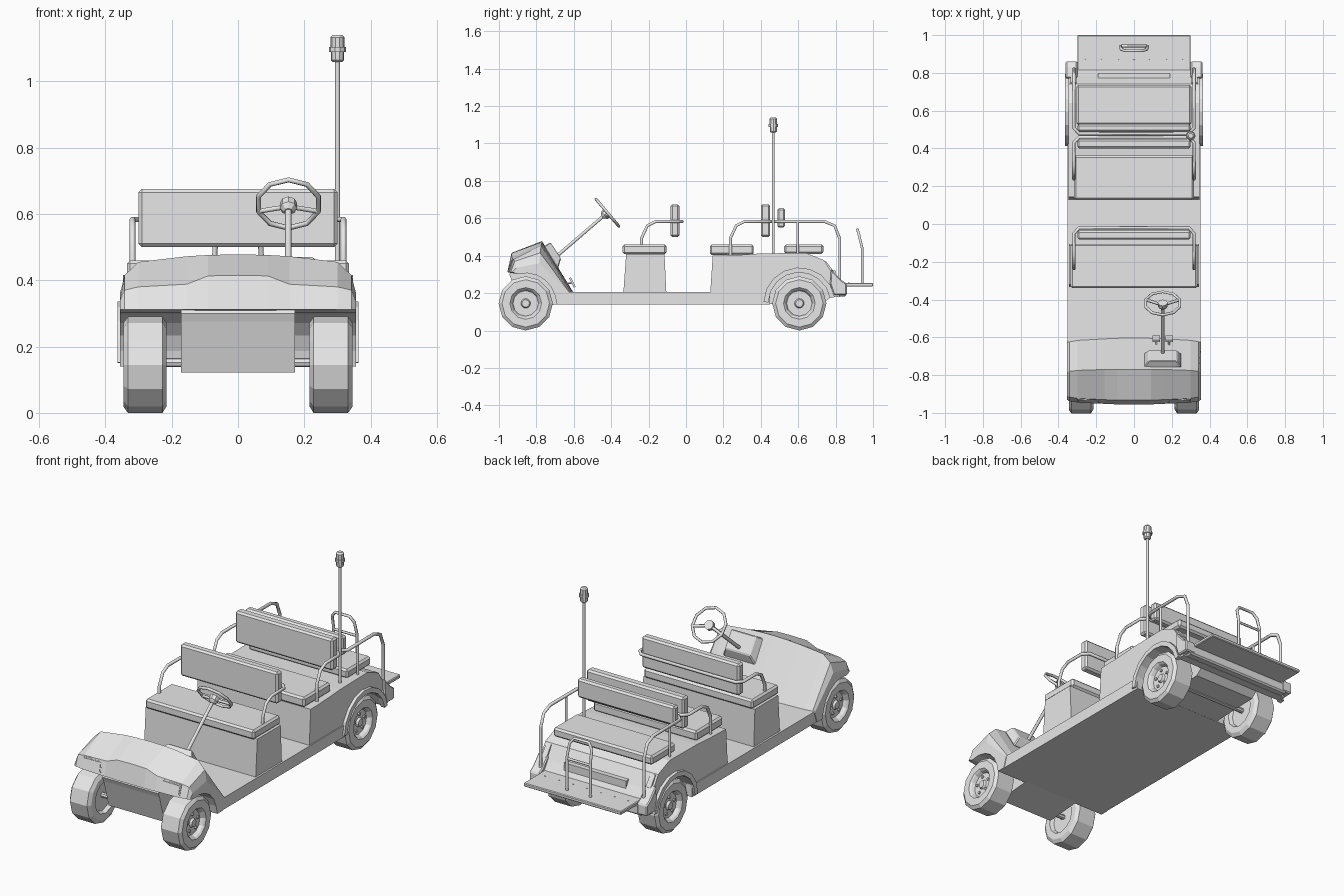
import bpy, bmesh
from math import sin, cos, pi, radians
from mathutils import Vector, Matrix

cube = bpy.data.objects.get("Cube")
if cube:
    bpy.data.objects.remove(cube, do_unlink=True)

grey = bpy.data.materials.new("plain_grey")
grey.use_nodes = True
grey.diffuse_color = (0.8, 0.8, 0.8, 1)
grey.node_tree.nodes["Principled BSDF"].inputs["Base Color"].default_value = (0.8, 0.8, 0.8, 1)


def finish(name, mesh):
    mesh.materials.clear()
    mesh.materials.append(grey)
    ob = bpy.data.objects.new(name, mesh)
    bpy.context.collection.objects.link(ob)
    return ob


def from_bm(name, bm, bevel=0):
    bmesh.ops.recalc_face_normals(bm, faces=bm.faces)
    mesh = bpy.data.meshes.new(name)
    bm.to_mesh(mesh)
    bm.free()
    ob = finish(name, mesh)
    if bevel:
        mod = ob.modifiers.new("bevel", 'BEVEL')
        mod.width, mod.segments = bevel, 1
    return ob


def loft(name, rings, caps=True, bevel=0):
    """Skin a row of closed rings."""
    bm = bmesh.new()
    rows = [[bm.verts.new(p) for p in ring] for ring in rings]
    n = len(rows[0])
    for a, b in zip(rows, rows[1:]):
        for i in range(n):
            j = (i + 1) % n
            bm.faces.new((a[i], a[j], b[j], b[i]))
    if caps:
        bm.faces.new(rows[0])
        bm.faces.new(rows[-1])
    return from_bm(name, bm, bevel)


def prism(name, profile, x0, x1, bevel=0):
    return loft(name, [[(x, y, z) for y, z in profile] for x in (x0, x1)], bevel=bevel)


def box(name, x, y, z, bevel=0):
    return prism(name, [(y[0], z[0]), (y[1], z[0]), (y[1], z[1]), (y[0], z[1])], x[0], x[1], bevel)


def lathe(name, profile, origin, direction, sides=12):
    """Spin (distance along axis, radius) points round an axis."""
    axis = Vector(direction).normalized()
    u = Vector((0, 1, 0)) if abs(axis.x) > 0.9 else Vector((1, 0, 0))
    v = axis.cross(u)
    o = Vector(origin)
    rings = []
    for d, r in profile:
        rings.append([o + axis * d + (u * cos(2 * pi * k / sides) + v * sin(2 * pi * k / sides)) * r
                      for k in range(sides)])
    return loft(name, rings)


def tube(name, points, r, closed=False):
    cu = bpy.data.curves.new(name, 'CURVE')
    cu.dimensions = '3D'
    cu.bevel_depth, cu.bevel_resolution, cu.use_fill_caps = r, 1, True
    sp = cu.splines.new('POLY')
    sp.points.add(len(points) - 1)
    for p, co in zip(sp.points, points):
        p.co = (*co, 1)
    sp.use_cyclic_u = closed
    tmp = bpy.data.objects.new(name + "_path", cu)
    bpy.context.collection.objects.link(tmp)
    dg = bpy.context.evaluated_depsgraph_get()
    mesh = bpy.data.meshes.new_from_object(tmp.evaluated_get(dg))
    bpy.data.objects.remove(tmp, do_unlink=True)
    return finish(name, mesh)


def arc(cy, cz, r, a0, a1, n):
    return [(cy + r * cos(radians(a0 + (a1 - a0) * i / n)),
             cz + r * sin(radians(a0 + (a1 - a0) * i / n))) for i in range(n + 1)]


FRONT, REAR, AXLE_Z = -0.857, 0.606, 0.145
SIDES = (("left", 1), ("right", -1))

# wheels, bolts and axles
tyre = [(0.235, 0.02), (0.235, 0.08), (0.215, 0.09), (0.215, 0.125), (0.228, 0.145), (0.332, 0.145),
        (0.345, 0.127), (0.345, 0.085), (0.336, 0.076), (0.318, 0.068), (0.318, 0.026), (0.33, 0.02)]
for end, y in (("front", FRONT), ("rear", REAR)):
    for side, s in SIDES:
        lathe(f"{end}_{side}_wheel", tyre, (0, y, AXLE_Z), (s, 0, 0))
        for k in range(5):
            a = 2 * pi * k / 5 + pi / 2
            lathe(f"{end}_{side}_bolt", [(0.315, 0.008), (0.326, 0.008)],
                  (0, y + 0.046 * cos(a), AXLE_Z + 0.046 * sin(a)), (s, 0, 0), 6)
    lathe(f"{end}_axle", [(-0.24, 0.014), (0.24, 0.014)], (0, y, AXLE_Z + 0.007), (1, 0, 0), 8)

# floor
box("floor", (-0.353, 0.353), (-0.68, 0.45), (0.14, 0.205))

# front cowl: x, nose y, nose top z, ridge y, ridge z, foot y
half = [(0, -0.955, 0.415, -0.77, 0.478, -0.60), (0.09, -0.955, 0.413, -0.77, 0.476, -0.602),
        (0.155, -0.952, 0.388, -0.77, 0.472, -0.605), (0.30, -0.945, 0.38, -0.775, 0.455, -0.613),
        (0.342, -0.938, 0.37, -0.78, 0.415, -0.62), (0.356, -0.93, 0.335, -0.785, 0.36, -0.622)]
stations = [(-s[0], *s[1:]) for s in half[:0:-1]] + half
well = arc(FRONT, AXLE_Z, 0.162, 15, 105, 5)
rings = []
for x, ny, nz, ry, rz, fy in stations:
    prof = [(ny, 0.312), (ny + 0.022, nz), (ry, rz), (fy, 0.2), (fy - 0.02, 0.14), (-0.69, 0.14)] + well
    rings.append([(x, y, z) for y, z in prof])
loft("front_cowl", rings)
prism("front_apron", [(-0.935, 0.32), (-0.945, 0.30), (-0.935, 0.275), (-0.89, 0.122),
                      (-0.68, 0.14), (-0.68, 0.32)], -0.172, 0.172)

# headlights: thin framed plates lying on the nose
for side, s in SIDES:
    for part, m, lift in (("headlight_frame", 0, 0.002), ("headlight", 0.006, 0.005)):
        ring = [(s * (0.18 + m), 0.322 + m), (s * (0.302 - m), 0.322 + m),
                (s * (0.302 - m), 0.376 - m), (s * (0.185 + m), 0.380 - m)]
        rows = [[(x, -0.951 + 0.04 * (abs(x) - 0.18) + 0.33 * (z - 0.312) - d, z) for x, z in ring]
                for d in (-0.003, lift)]
        loft(f"{side}_{part}", rows)

# rear body with wheel arches
rear = [(0.13, 0.14), (0.13, 0.205), (0.143, 0.40), (0.30, 0.405), (0.40, 0.412), (0.64, 0.415),
        (0.74, 0.375), (0.785, 0.30), (0.82, 0.25), (0.82, 0.18), (0.775, 0.18)]
rear += arc(REAR, AXLE_Z, 0.168, 15, 178, 8) + [(0.43, 0.14)]
prism("rear_body", rear, -0.347, 0.347)
prism("rear_underbody", [(0.43, 0.14), (0.43, 0.32), (0.80, 0.32), (0.80, 0.2), (0.74, 0.15)], -0.19, 0.19)
for side, s in SIDES:
    lip = arc(REAR, AXLE_Z, 0.166, 10, 178, 8) + arc(REAR, AXLE_Z, 0.192, 178, 10, 8)
    prism(f"{side}_fender_lip", lip, s * 0.34, s * 0.364)
    prism(f"{side}_tail_light", [(0.735, 0.365), (0.748, 0.372), (0.79, 0.315), (0.778, 0.30)],
          s * 0.305, s * 0.335)
    prism(f"{side}_rear_corner", [(0.77, 0.25), (0.775, 0.33), (0.83, 0.27), (0.86, 0.25),
                                  (0.86, 0.19), (0.79, 0.19)], s * 0.30, s * 0.362, 0.006)
box("rear_bumper", (-0.33, 0.33), (0.80, 0.858), (0.182, 0.24), 0.008)

# rear platform with rivets
box("rear_platform", (-0.30, 0.30), (0.79, 1.0), (0.235, 0.255), 0.004)
for k in range(7):
    lathe("platform_rivet", [(0, 0.005), (0.003, 0.004)], (-0.255 + 0.085 * k, 0.87, 0.254), (0, 0, 1), 6)

# seats
prism("front_seat_base", [(-0.335, 0.2), (-0.32, 0.41), (-0.115, 0.41), (-0.105, 0.2)], -0.343, 0.343)
for name, w, y, z in (("front", 0.335, (-0.34, -0.105), (0.408, 0.46)),
                      ("middle", 0.318, (0.127, 0.362), (0.405, 0.46)),
                      ("rear", 0.305, (0.525, 0.735), (0.41, 0.46))):
    box(f"{name}_cushion", (-w, w), y, z, 0.01)
for name, y, z in (("front", (-0.083, -0.035), (0.5, 0.675)), ("middle", (0.4, 0.45), (0.5, 0.675)),
                   ("rear", (0.488, 0.53), (0.55, 0.655))):
    box(f"{name}_backrest", (-0.3, 0.3), y, z, 0.01)


# side rails that wrap behind each backrest
def rail(name, path, cross_y):
    step = 0.03 if cross_y > path[-1][0] else -0.03
    pts = [(0.318, y, z) for y, z in path]
    pts += [(0.318, cross_y - step, 0.583), (0.29, cross_y, 0.583)]
    tube(name, pts + [(-x, y, z) for x, y, z in reversed(pts)], 0.009)


def arm(y):
    return [(y, 0.4), (y, 0.495), (y + 0.03, 0.56), (y + 0.075, 0.583)]


rail("front_rail", arm(-0.237), -0.02)
rail("middle_rail", arm(0.238), 0.46)
rail("rear_rail", [(0.822, 0.24), (0.822, 0.49), (0.795, 0.56), (0.74, 0.583)], 0.478)
for side, s in SIDES:
    tube(f"{side}_rail_post", [(s * 0.318, 0.597, 0.4), (s * 0.318, 0.597, 0.583)], 0.008)

# rear grab handle
grip = [(0.072, 0.942, 0.25), (0.072, 0.942, 0.44), (0.068, 0.925, 0.51), (0.045, 0.917, 0.54)]
tube("grab_handle", grip + [(-x, y, z) for x, y, z in reversed(grip)], 0.008)
tube("grab_handle_bar", [(-0.07, 0.942, 0.43), (0.07, 0.942, 0.43)], 0.007)

# beacon on a pole
tube("beacon_pole", [(0.3, 0.467, 0.4), (0.3, 0.467, 1.07)], 0.008)
lathe("beacon", [(0, 0.014), (0.006, 0.02), (0.03, 0.02), (0.03, 0.026), (0.045, 0.026), (0.045, 0.021),
                 (0.074, 0.021), (0.082, 0.013)], (0.3, 0.467, 1.058), (0, 0, 1), 10)

# steering wheel, column and console
hub = Vector((0.152, -0.42, 0.63))
across, up, normal = Vector((1, 0, 0)), Vector((0, -0.645, 0.764)), Vector((0, 0.764, 0.645))


def on_wheel(deg, r):
    return hub + (across * cos(radians(deg)) + up * sin(radians(deg))) * r


tube("steering_wheel", [on_wheel(18 + 36 * k, 0.095) for k in range(10)], 0.008, True)
for deg in (-18, 90 + 108):
    tube("steering_spoke", [hub - normal * 0.012, on_wheel(deg, 0.094)], 0.008)
lathe("steering_hub", [(-0.035, 0.012), (-0.02, 0.026), (0.004, 0.026)], hub, normal, 8)
tube("steering_column", [hub - normal * 0.02, (0.152, -0.70, 0.39)], 0.01)
loft("steering_console", [[(0.152 + sx * w, y, z) for sx, y, z in
                           ((-1, y0, z0), (1, y0, z0), (1, y1, z1), (-1, y1, z1))]
                          for w, y0, z0, y1, z1 in ((0.1, -0.76, 0.45, -0.685, 0.33),
                                                    (0.075, -0.725, 0.472, -0.668, 0.385))], bevel=0.005)

# pedals
for name, x in (("brake_pedal", 0.118), ("drive_pedal", 0.186)):
    prism(name, [(-0.625, 0.28), (-0.615, 0.285), (-0.59, 0.235), (-0.6, 0.23)], x - 0.02, x + 0.02)
    tube(name + "_arm", [(x, -0.605, 0.255), (x, -0.655, 0.25)], 0.005)
